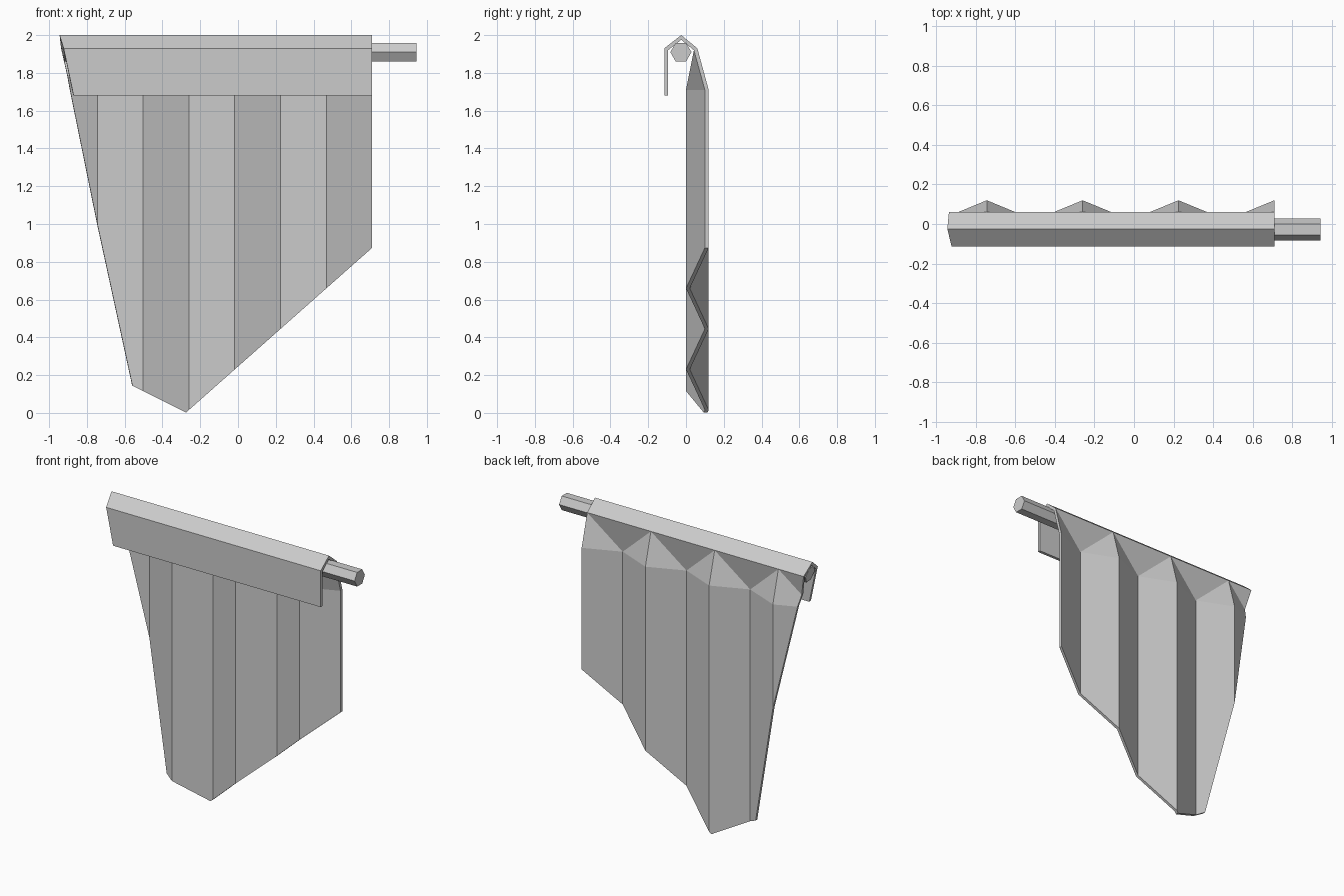
import bpy, bmesh, math
from mathutils import Vector, Matrix

cube = bpy.data.objects.get("Cube")
if cube:
    bpy.data.objects.remove(cube, do_unlink=True)

GREY = (0.6, 0.6, 0.6, 1)
metal = bpy.data.materials.new("plain grey")
metal.use_nodes = True
metal.diffuse_color = GREY
metal.node_tree.nodes["Principled BSDF"].inputs["Base Color"].default_value = GREY

RIGHT_END = 0.71
HALF_WAVE = 0.2425
THICK = 0.02
FOLD_Z = 1.71
LEFT_CUT = (Vector((-0.945, -0.02, 2)), Vector((-1, -0.08, -0.21)))


def cut(bm, point, outward):
    """Trim away everything on the outward side and cap the opening."""
    geom = bm.verts[:] + bm.edges[:] + bm.faces[:]
    bmesh.ops.bisect_plane(bm, geom=geom, plane_co=point, plane_no=outward.normalized(),
                           clear_outer=True)
    open_edges = [e for e in bm.edges if e.is_boundary]
    bmesh.ops.holes_fill(bm, edges=open_edges, sides=0)


def finish(bm, name):
    bmesh.ops.recalc_face_normals(bm, faces=bm.faces[:])
    mesh = bpy.data.meshes.new(name)
    bm.to_mesh(mesh)
    bm.free()
    mesh.materials.append(metal)
    ob = bpy.data.objects.new(name, mesh)
    bpy.context.collection.objects.link(ob)


# Corrugated sheet with a folded hook along its top
bm = bmesh.new()
inward = {}


def vert(x, y, z, shift):
    v = bm.verts.new((x, y, z))
    inward[v.co.to_tuple(4)] = Vector((0, *shift))
    return v


# Hook profile: (y, z) and the inward shift that gives the thickness
HOOK = [((0.06, 1.93), (-0.018, -0.01)), ((-0.025, 2.0), (0, -0.025)),
        ((-0.115, 1.93), (THICK, -0.01)), ((-0.115, 1.68), (THICK, 0))]

low, fold, hook = [], [], []
for i in range(9):
    x = RIGHT_END - i * HALF_WAVE
    y = 0.02 if i % 2 else 0.12
    low.append(vert(x, y, -0.3, (-THICK, 0)))
    fold.append(vert(x, y, FOLD_Z, (-THICK, 0)))
    hook.append(None if i % 2 else [vert(x, *p, s) for p, s in HOOK])

for i in range(8):
    bm.faces.new((low[i], low[i + 1], fold[i + 1], fold[i]))
for i in range(0, 8, 2):
    a, b = hook[i], hook[i + 2]
    # Folds where the waves flatten into the straight top edge
    bm.faces.new((fold[i], fold[i + 1], a[0]))
    bm.faces.new((fold[i + 1], b[0], a[0]))
    bm.faces.new((fold[i + 1], fold[i + 2], b[0]))
    for j in range(3):
        bm.faces.new((a[j], b[j], b[j + 1], a[j + 1]))

# Thickness
grown = bmesh.ops.extrude_face_region(bm, geom=bm.faces[:], use_keep_orig=True)
for v in grown["geom"]:
    if isinstance(v, bmesh.types.BMVert):
        v.co += inward[v.co.to_tuple(4)]
bmesh.ops.recalc_face_normals(bm, faces=bm.faces[:])

# Slanted left side and pointed lower edge
cut(bm, *LEFT_CUT)
tip = Vector((-0.275, 0, 0.002))
cut(bm, tip, Vector((-0.5, 0, -1)))
cut(bm, tip, Vector((0.885, 0, -1)))
finish(bm, "corrugated_sheet")

# Six-sided rod lying in the hook
bm = bmesh.new()
bmesh.ops.create_cone(bm, cap_ends=True, segments=6, radius1=0.056, radius2=0.056, depth=2.2,
                      matrix=Matrix.Translation((-0.155, -0.027, 1.91))
                      @ Matrix.Rotation(math.pi / 2, 4, "Y"))
cut(bm, *LEFT_CUT)
finish(bm, "hanging_rod")
